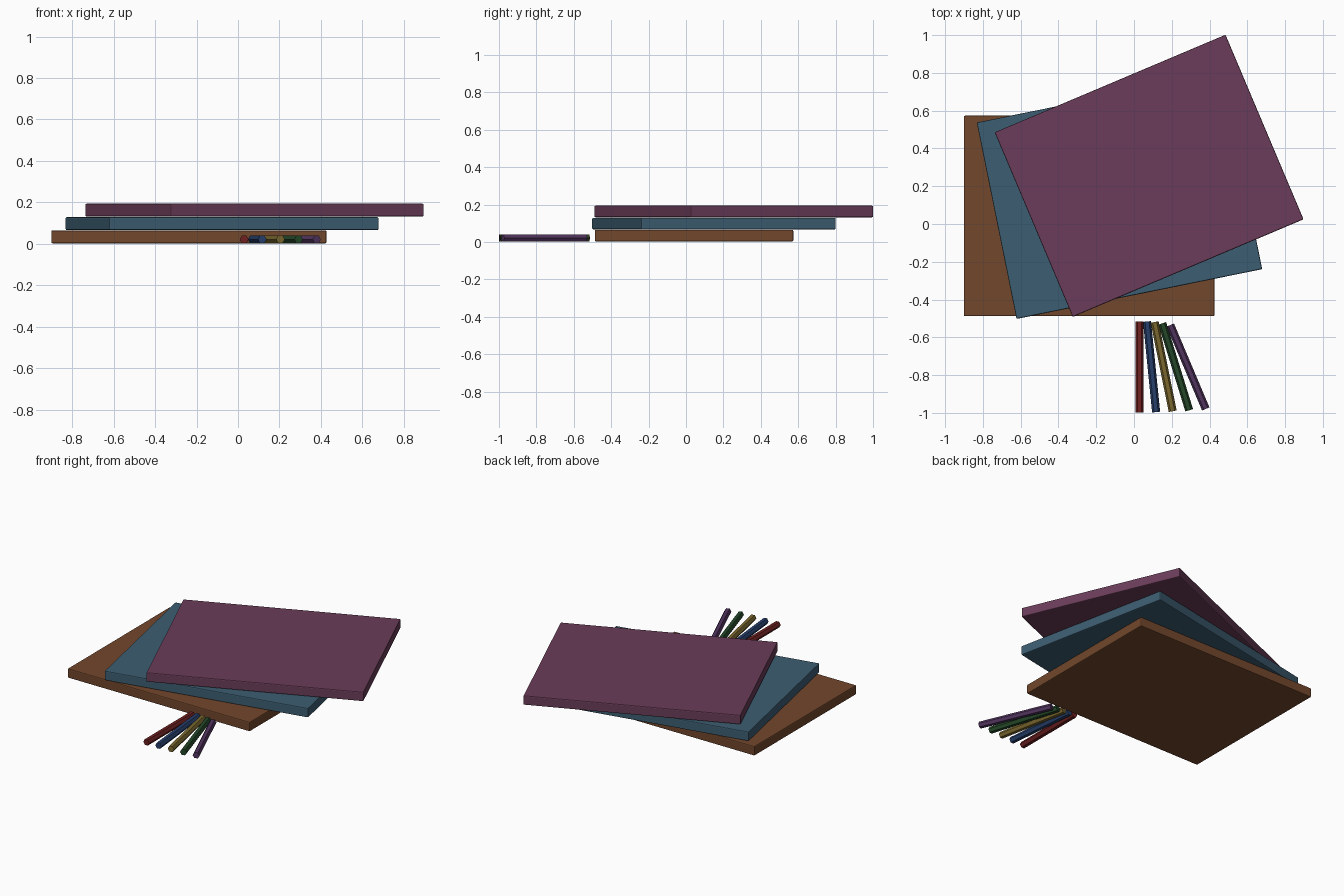
import bpy
import math

cube = bpy.data.objects.get("Cube")
if cube:
    bpy.data.objects.remove(cube, do_unlink=True)


def material(name, colour):
    mat = bpy.data.materials.new(name)
    mat.use_nodes = True
    rgba = (*colour, 1)
    mat.diffuse_color = rgba
    mat.node_tree.nodes["Principled BSDF"].inputs["Base Color"].default_value = rgba
    return mat


def finish(obj, name, mat, bevel):
    obj.name = name
    obj.data.materials.append(mat)
    mod = obj.modifiers.new("soft edges", "BEVEL")
    mod.width = bevel
    mod.segments = 2


# Stack of three books, each turned further than the one below
WIDTH, DEPTH, THICK = 1.327, 1.061, 0.062
books = [
    ("bottom_book", "brown", (0.17, 0.063, 0.025), (-0.237, 0.043, 0.034), 0),
    ("middle_book", "slate blue", (0.046, 0.11, 0.165), (-0.077, 0.149, 0.098), 0.2),
    ("top_book", "plum", (0.145, 0.046, 0.1), (0.08, 0.255, 0.163), 0.4),
]
for name, colour_name, colour, centre, turn in books:
    bpy.ops.mesh.primitive_cube_add(size=1, location=centre, rotation=(0, 0, turn))
    book = bpy.context.object
    book.scale = (WIDTH, DEPTH, THICK)
    bpy.ops.object.transform_apply(location=False, rotation=False, scale=True)
    finish(book, name, material(colour_name, colour), 0.006)

# Fan of five hexagonal pencils
LENGTH, RADIUS = 0.482, 0.0215
pencils = [
    ("red", (0.16, 0.015, 0.015), 0.03, -0.758),
    ("navy blue", (0.02, 0.05, 0.15), 0.093, -0.756),
    ("mustard", (0.2, 0.14, 0.028), 0.157, -0.755),
    ("dark green", (0.018, 0.065, 0.022), 0.221, -0.756),
    ("violet", (0.085, 0.035, 0.115), 0.286, -0.757),
]
for i, (colour_name, colour, x, y) in enumerate(pencils):
    bpy.ops.mesh.primitive_cylinder_add(
        vertices=6, radius=RADIUS, depth=LENGTH, location=(x, y, 0.0215),
        rotation=(math.pi / 2, math.pi / 6, i * 0.1))
    finish(bpy.context.object, "pencil_" + colour_name.replace(" ", "_"),
           material(colour_name, colour), 0.001)
